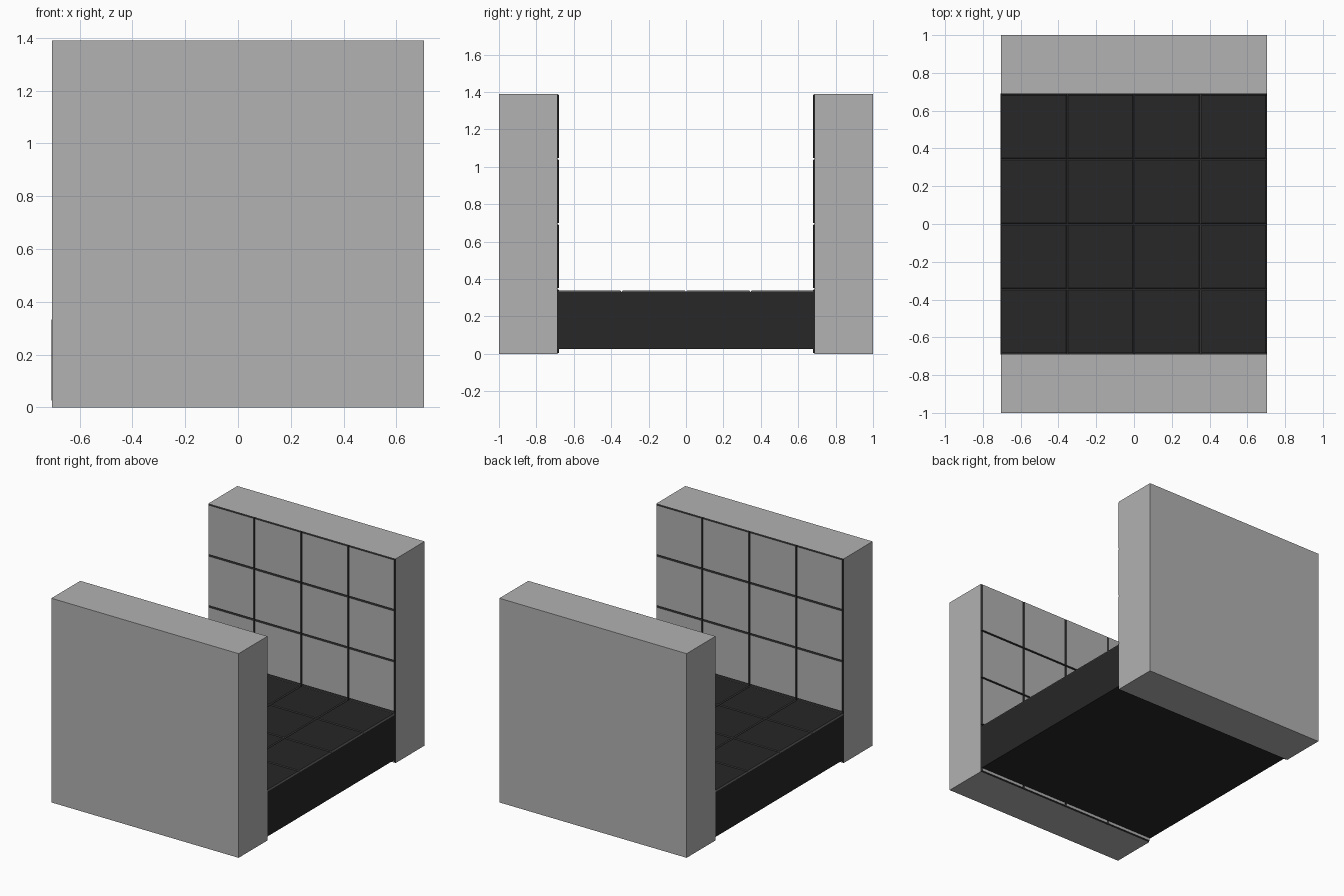
import bpy, bmesh
from math import radians
from mathutils import Matrix

if "Cube" in bpy.data.objects:
    bpy.data.objects.remove(bpy.data.objects["Cube"])

ROWS = 4
INSET, RAISE = 0.008, 0.01


def material(name, value):
    m = bpy.data.materials.new(name)
    m.diffuse_color = (value, value, value, 1)
    m.use_nodes = True
    m.node_tree.nodes["Principled BSDF"].inputs["Base Color"].default_value = m.diffuse_color
    return m


light = material("light_grey", 0.445)
dark = material("near_black", 0.02)
seam = material("seam_grey", 0.08)


def tiled_slab(name, width, length, thickness, body, bevel, loc, tilt=0):
    """Slab whose local top carries a grid of raised tiles with sloped edges."""
    bm = bmesh.new()
    bmesh.ops.create_grid(bm, x_segments=ROWS, y_segments=ROWS, size=0.5)
    bmesh.ops.scale(bm, vec=(width, length, 1), verts=bm.verts)
    tiles = bm.faces[:]

    # slab sides and underside
    rim = [e for e in bm.edges if e.is_boundary]
    ext = bmesh.ops.extrude_edge_only(bm, edges=rim)["geom"]
    low = [v for v in ext if isinstance(v, bmesh.types.BMVert)]
    bmesh.ops.translate(bm, vec=(0, 0, -thickness), verts=low)
    bmesh.ops.holes_fill(bm, edges=[e for e in bm.edges if e.is_boundary], sides=0)
    bmesh.ops.recalc_face_normals(bm, faces=bm.faces)

    # raised tiles, sloped edges in the seam colour
    res = bmesh.ops.inset_individual(bm, faces=tiles, thickness=INSET, depth=RAISE)
    for f in res["faces"]:
        f.material_index = 1
    for f in tiles:
        f.material_index = 0

    bm.transform(Matrix.Rotation(radians(tilt), 4, 'X'))
    me = bpy.data.meshes.new(name)
    bm.to_mesh(me)
    bm.free()
    me.materials.append(body)
    me.materials.append(bevel)
    ob = bpy.data.objects.new(name, me)
    ob.location = loc
    bpy.context.collection.objects.link(ob)


# walls face each other across the floor
tiled_slab("front_wall", 1.41, 1.39, 0.31, light, dark, (0, -0.69, 0.695), -90)
tiled_slab("back_wall", 1.41, 1.39, 0.31, light, dark, (0, 0.69, 0.695), 90)
# floor between the walls
tiled_slab("floor", 1.41, 1.38, 0.305, dark, seam, (-0.002, 0, 0.33))
